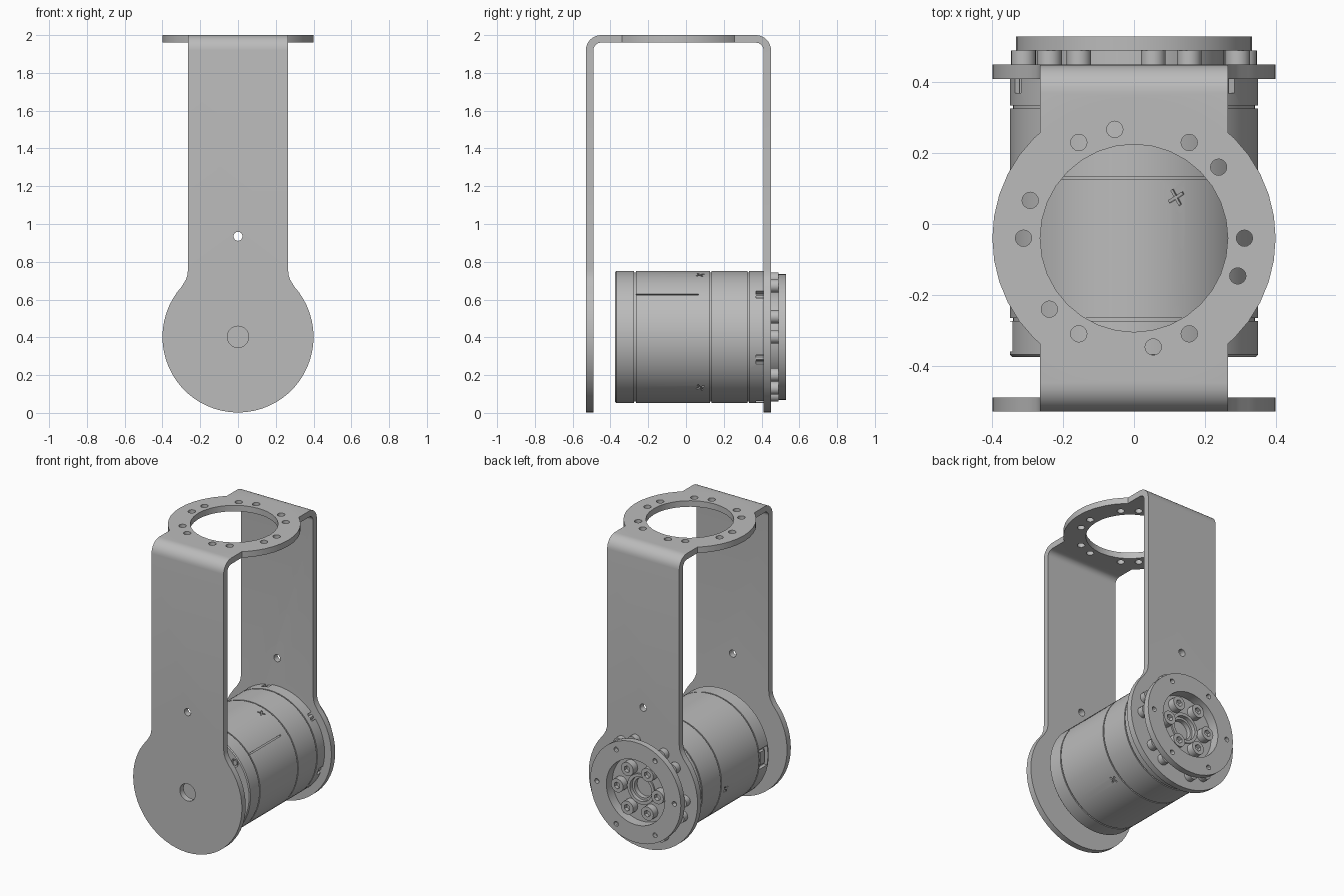
import bpy, bmesh
from math import pi, cos, sin, radians, asin
from mathutils import Matrix, Vector

if "Cube" in bpy.data.objects:
    bpy.data.objects.remove(bpy.data.objects["Cube"], do_unlink=True)

metal = bpy.data.materials.new("grey metal")
metal.use_nodes = True
metal.diffuse_color = (0.5, 0.5, 0.5, 1)
metal.node_tree.nodes["Principled BSDF"].inputs["Base Color"].default_value = (0.5, 0.5, 0.5, 1)

AXIS_Z = 0.402      # height of the motor axis
HALF = 0.265        # half width of the strap
DISC = 0.4          # radius of the end discs and top ring
RING_Y = -0.04      # centre of the top ring
parts = []


def finish(name, bm):
    bmesh.ops.recalc_face_normals(bm, faces=bm.faces)
    mesh = bpy.data.meshes.new(name)
    bm.to_mesh(mesh)
    bm.free()
    mesh.materials.append(metal)
    ob = bpy.data.objects.new(name, mesh)
    bpy.context.scene.collection.objects.link(ob)
    parts.append(ob)
    return ob


def prism(name, outline, along):
    """Extrude a closed outline of 3D points along a vector."""
    bm = bmesh.new()
    face = bm.faces.new([bm.verts.new(p) for p in outline])
    ext = bmesh.ops.extrude_face_region(bm, geom=[face])
    verts = [g for g in ext["geom"] if isinstance(g, bmesh.types.BMVert)]
    bmesh.ops.translate(bm, verts=verts, vec=along)
    return finish(name, bm)


def lathe(name, profile, steps=48):
    """Spin (y, radius) points round the motor axis."""
    bm = bmesh.new()
    vs = [bm.verts.new((r, y, 0)) for y, r in profile]
    es = [bm.edges.new(pair) for pair in zip(vs, vs[1:])]
    bmesh.ops.spin(bm, geom=vs + es, cent=(0, 0, 0), axis=(0, 1, 0), angle=2 * pi, steps=steps)
    bmesh.ops.remove_doubles(bm, verts=bm.verts, dist=1e-5)
    bmesh.ops.translate(bm, verts=bm.verts, vec=(0, 0, AXIS_Z))
    return finish(name, bm)


def add_rod(bm, centre, radius, depth, axis="Y", sides=20):
    turn = Matrix.Rotation(pi / 2, 4, "X") if axis == "Y" else Matrix()
    bmesh.ops.create_cone(bm, cap_ends=True, segments=sides, radius1=radius, radius2=radius,
                          depth=depth, matrix=Matrix.Translation(centre) @ turn)


def polar(deg, r, y):
    a = radians(deg)
    return Vector((r * cos(a), y, AXIS_Z + r * sin(a)))


def add_box(bm, deg, r, y, size, roll=0):
    """Box on the motor's side: size is radial, lengthwise, tangential."""
    m = Matrix.Translation(polar(deg, r, y)) @ Matrix.Rotation(-radians(deg), 4, "Y")
    m = m @ Matrix.Rotation(radians(roll), 4, "X") @ Matrix.Diagonal((*size, 1))
    bmesh.ops.create_cube(bm, size=1, matrix=m)


def boolean(ob, other, operation):
    mod = ob.modifiers.new("cut", "BOOLEAN")
    mod.object, mod.operation, mod.solver, mod.use_self = other, operation, "EXACT", True
    bpy.context.view_layer.objects.active = ob
    bpy.ops.object.modifier_apply(modifier=mod.name)
    parts.remove(other)
    bpy.data.objects.remove(other, do_unlink=True)


# U-shaped bracket sheet with rounded bends
def u_path(front, back, top, radius):
    pts = [(front, 0)]
    for cy, start in ((front + radius, 180), (back - radius, 90)):
        for i in range(9):
            a = radians(start - i * 90 / 8)
            pts.append((cy + radius * cos(a), top - radius + radius * sin(a)))
    return pts + [(back, 0)]


sheet = u_path(-0.53, 0.45, 2.0, 0.08) + u_path(-0.49, 0.41, 1.96, 0.04)[::-1]
bracket = prism("bracket", [(-0.5, y, z) for y, z in sheet], (1, 0, 0))

# Trim the sheet to a strap ending in round discs
side = [(HALF, 2.1), (HALF, 0.76), (0.268, 0.73), (0.276, 0.705)]
arc = [(DISC * cos(radians(a)), AXIS_Z + DISC * sin(radians(a))) for a in range(42, -91, -6)]
half = side + arc
outline = half + [(-x, z) for x, z in half[::-1]]
boolean(bracket, prism("trim", [(x, -1, z) for x, z in outline], (0, 2, 0)), "INTERSECT")

# Round mounting ring on top
bm = bmesh.new()
add_rod(bm, (0, RING_Y, 1.98), DISC, 0.04, "Z", 40)
boolean(bracket, finish("ring", bm), "UNION")

# Holes in the bracket
bm = bmesh.new()
add_rod(bm, (0, RING_Y, 1.98), HALF, 0.2, "Z", 32)
for k in range(6):
    for offset in (0, -20):
        a = radians(60 * k + offset)
        add_rod(bm, (0.312 * cos(a), RING_Y + 0.312 * sin(a), 1.98), 0.023, 0.2, "Z", 16)
add_rod(bm, (0, 0, 0.935), 0.024, 2, sides=16)
add_rod(bm, (0, -0.51, AXIS_Z), 0.057, 0.1)
add_rod(bm, (0, 0.43, AXIS_Z), 0.262, 0.1, sides=40)
boolean(bracket, finish("holes", bm), "DIFFERENCE")

# Motor housing with seam grooves
R = 0.35
profile = [(-0.375, 0), (-0.375, R - 0.006), (-0.369, R)]
for y in (-0.27, 0.13, 0.33):
    profile += [(y - 0.004, R), (y - 0.004, R - 0.008), (y + 0.004, R - 0.008), (y + 0.004, R)]
profile += [(0.41, R), (0.41, 0)]
housing = lathe("motor_housing", profile, 60)

# Pockets, slots and the cable socket cut into the housing
bm = bmesh.new()
for k in range(6):
    a = 40 + 60 * k
    add_box(bm, a, R, 0.392, (0.06, 0.044, 0.05))
    add_rod(bm, polar(a, 0.31, -0.37), 0.026, 0.04)
for a in (70, 190, 310):
    for roll in (30, 120):
        add_box(bm, a, R, 0.075, (0.02, 0.05, 0.009), roll)
add_box(bm, 40, R, -0.1, (0.02, 0.33, 0.008))
add_box(bm, 180, R, -0.318, (0.06, 0.085, 0.13))
boolean(housing, finish("pockets", bm), "DIFFERENCE")

# Small screws and socket body sitting in those pockets
bm = bmesh.new()
for k in range(6):
    a = 40 + 60 * k
    add_rod(bm, polar(a, 0.33, 0.39), 0.015, 0.045, sides=12)
    add_rod(bm, polar(a, 0.31, -0.362), 0.018, 0.02, sides=6)
finish("housing_screws", bm)
bm = bmesh.new()
add_box(bm, 180, 0.325, -0.318, (0.03, 0.045, 0.085))
finish("cable_socket", bm)

# Output flange with a recessed hub
flange = lathe("output_flange", [
    (0.405, 0), (0.405, 0.255), (0.49, 0.255), (0.49, 0.333), (0.53, 0.333), (0.53, 0.215),
    (0.465, 0.215), (0.465, 0.1), (0.475, 0.1), (0.475, 0.08), (0.45, 0.08), (0.45, 0.065),
    (0.42, 0.065), (0.42, 0)])
bm = bmesh.new()
for k in range(6):
    add_rod(bm, polar(60 * k, 0.285, 0.53), 0.016, 0.06, sides=12)
boolean(flange, finish("flange_holes", bm), "DIFFERENCE")


# Hex-socket cap screws
def cap_screw(name, radius, height):
    bm = bmesh.new()
    add_rod(bm, (0, 0, 0), radius, height)
    screw = finish(name, bm)
    bm = bmesh.new()
    add_rod(bm, (0, height / 2, 0), radius * 0.5, height, sides=6)
    boolean(screw, finish("hex", bm), "DIFFERENCE")
    return screw


def place_copies(screw, places):
    for i, p in enumerate(places):
        ob = screw
        if i:
            ob = screw.copy()
            bpy.context.scene.collection.objects.link(ob)
            parts.append(ob)
        ob.location = p


place_copies(cap_screw("rim_screw", 0.035, 0.045),
             [polar(60 * k + o, 0.312, 0.468) for k in range(6) for o in (0, 20)])
place_copies(cap_screw("hub_screw", 0.045, 0.05), [polar(60 * k, 0.148, 0.488) for k in range(6)])

# Smooth the round sides and keep the edges sharp
bpy.ops.object.select_all(action="DESELECT")
for ob in parts:
    ob.select_set(True)
bpy.context.view_layer.objects.active = bracket
bpy.ops.object.shade_smooth_by_angle(angle=radians(30))
